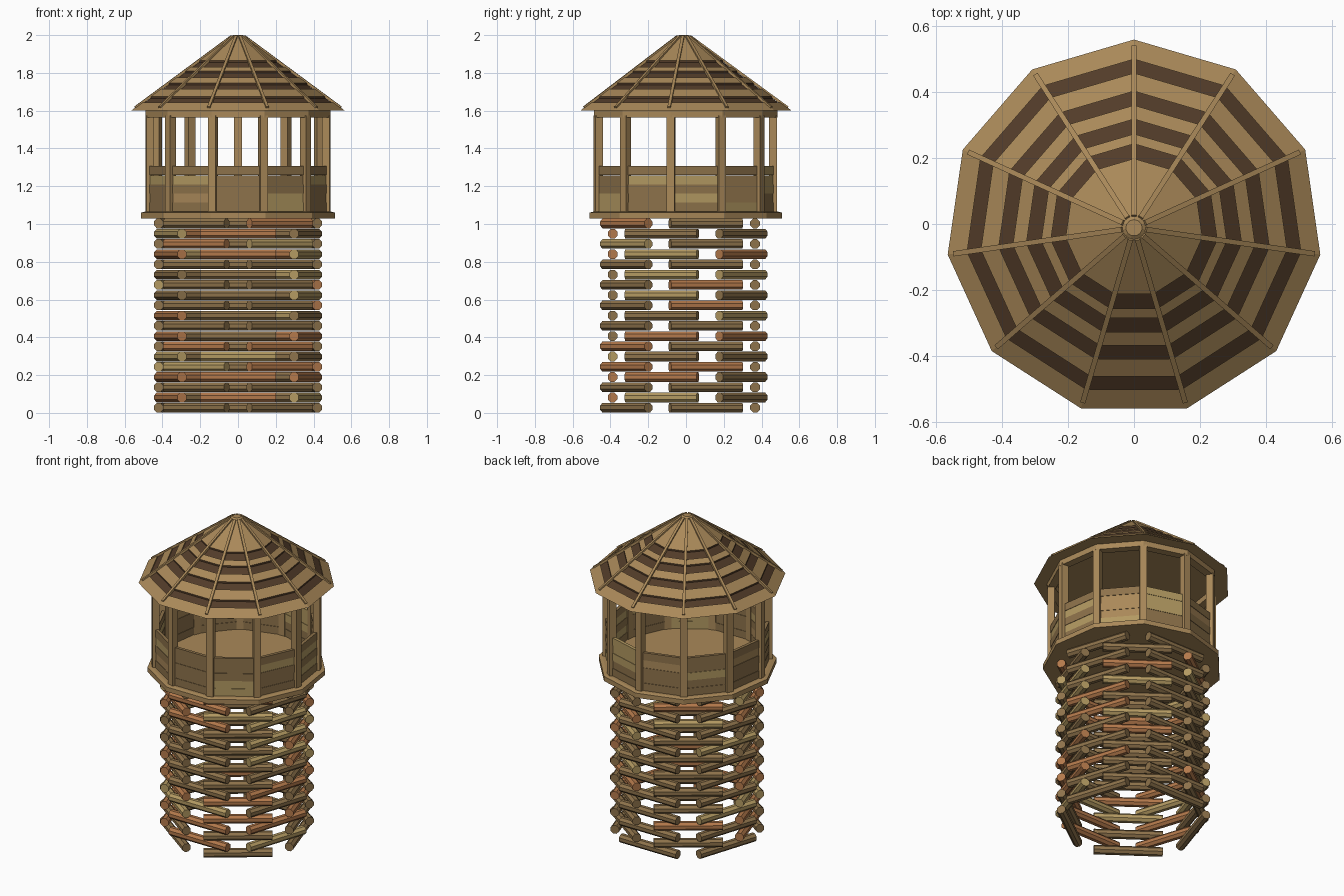
import bpy, bmesh, math, random
from mathutils import Matrix, Vector

if "Cube" in bpy.data.objects:
    bpy.data.objects.remove(bpy.data.objects["Cube"])

random.seed(4)
N = 11               # sides of cabin and roof
CY = -0.0115         # polygon centre, so the bounds are centred on y = 0
STEP = 2 * math.pi / N
APO = math.cos(math.pi / N)


def mat(name, r, g, b):
    m = bpy.data.materials.new(name)
    m.diffuse_color = (r, g, b, 1)
    m.use_nodes = True
    m.node_tree.nodes["Principled BSDF"].inputs["Base Color"].default_value = m.diffuse_color
    return m


TAN = mat("tan_wood", .40, .25, .10)
DARK = mat("dark_wood", .085, .045, .022)
BROWN = mat("brown_wood", .27, .17, .07)
PALE = mat("pale_wood", .45, .32, .12)
ORANGE = mat("orange_wood", .45, .19, .07)


def finish(name, bm, mats, matrix=None):
    bmesh.ops.recalc_face_normals(bm, faces=bm.faces)
    me = bpy.data.meshes.new(name)
    bm.to_mesh(me)
    bm.free()
    for m in mats:
        me.materials.append(m)
    ob = bpy.data.objects.new(name, me)
    if matrix:
        ob.matrix_world = matrix
    bpy.context.collection.objects.link(ob)
    return ob


def polar(r, a, z):
    return Vector((r * math.cos(a), CY + r * math.sin(a), z))


def lathe(name, profile, mats, slots=None, closed=False):
    """Sweep (radius, z) points around the 11-sided plan."""
    bm = bmesh.new()
    rings = [[bm.verts.new(polar(r, math.pi / 2 + i * STEP, z)) for i in range(N)]
             for r, z in profile]
    count = len(rings) if closed else len(rings) - 1
    for k in range(count):
        a, b = rings[k], rings[(k + 1) % len(rings)]
        for i in range(N):
            j = (i + 1) % N
            f = bm.faces.new((a[i], a[j], b[j], b[i]))
            f.material_index = slots[k] if slots else 0
    if not closed:
        bm.faces.new(rings[0])
        bm.faces.new(rings[-1])
    return finish(name, bm, mats)


def box(name, size, loc, rot, m):
    bm = bmesh.new()
    bmesh.ops.create_cube(bm, size=1)
    bmesh.ops.scale(bm, vec=size, verts=bm.verts)
    return finish(name, bm, [m], Matrix.Translation(loc) @ rot)


def log(name, angle, z, m):
    bm = bmesh.new()
    bmesh.ops.create_cone(bm, cap_ends=True, segments=8, radius1=.0275,
                          radius2=.0275, depth=.40)
    rot = (Matrix.Rotation(angle, 4, 'Z') @ Matrix.Rotation(math.pi / 2, 4, 'X')
           @ Matrix.Rotation(math.pi / 8, 4, 'Z'))
    return finish(name, bm, [m], Matrix.Translation(polar(.377, angle, z)) @ rot)


# Log tower: 5 logs per layer, every second layer turned by half a step
for layer in range(19):
    for k in range(5):
        ang = math.pi / 2 + (k + .5 * (layer % 2)) * 2 * math.pi / 5
        tone = random.choices([BROWN, PALE, ORANGE], [6, 2, 2])[0]
        log(f"tower_log_{layer}_{k}", ang, .0273 + layer * .0542, tone)

# Platform floor
lathe("platform", [(.52, 1.03), (.52, 1.06), (.50, 1.065)], [TAN])

# Posts and parapet boards
for i in range(N):
    a = math.pi / 2 + i * STEP
    box(f"post_{i}", (.042, .042, .515), polar(.472, a, 1.318),
        Matrix.Rotation(a, 4, 'Z'), TAN)
    b = a + STEP / 2
    for row in range(5):
        tone = random.choices([BROWN, TAN, PALE], [6, 2, 2])[0]
        box(f"parapet_board_{i}_{row}", (.02 - .004 * (row % 2), .258, .048),
            polar(.452, b, 1.0885 + row * .0485), Matrix.Rotation(b, 4, 'Z'), tone)

# Ring beam under the eaves
lathe("ring_beam", [(.495, 1.565), (.495, 1.6), (.445, 1.6), (.445, 1.565)],
      [TAN], closed=True)

# Roof with recessed dark bands
R0, R1 = .5716, .025


def roof_z(r):
    return 2 - .4 * (r - R1) / (R0 - R1)


profile, slots = [(R0, 1.6)], []
for outer, inner in ((.512, .47), (.415, .372), (.33, .285), (.255, .21)):
    profile += [(outer, roof_z(outer)), (outer, roof_z(outer) - .01),
                (inner, roof_z(inner) - .01), (inner, roof_z(inner))]
    slots += [0, 0, 1, 1]
profile.append((R1, 2.0))
slots.append(0)
lathe("roof", profile, [TAN, DARK], slots)

# Ridge battens on each hip
slope = math.atan2(.4, R0 - R1)
mid = (.035 + .55) / 2
length = (.55 - .035) / math.cos(slope)
for i in range(N):
    a = math.pi / 2 + i * STEP
    rot = Matrix.Rotation(a, 4, 'Z') @ Matrix.Rotation(slope, 4, 'Y')
    box(f"ridge_batten_{i}", (length, .016, .014), polar(mid, a, roof_z(mid)), rot, TAN)
